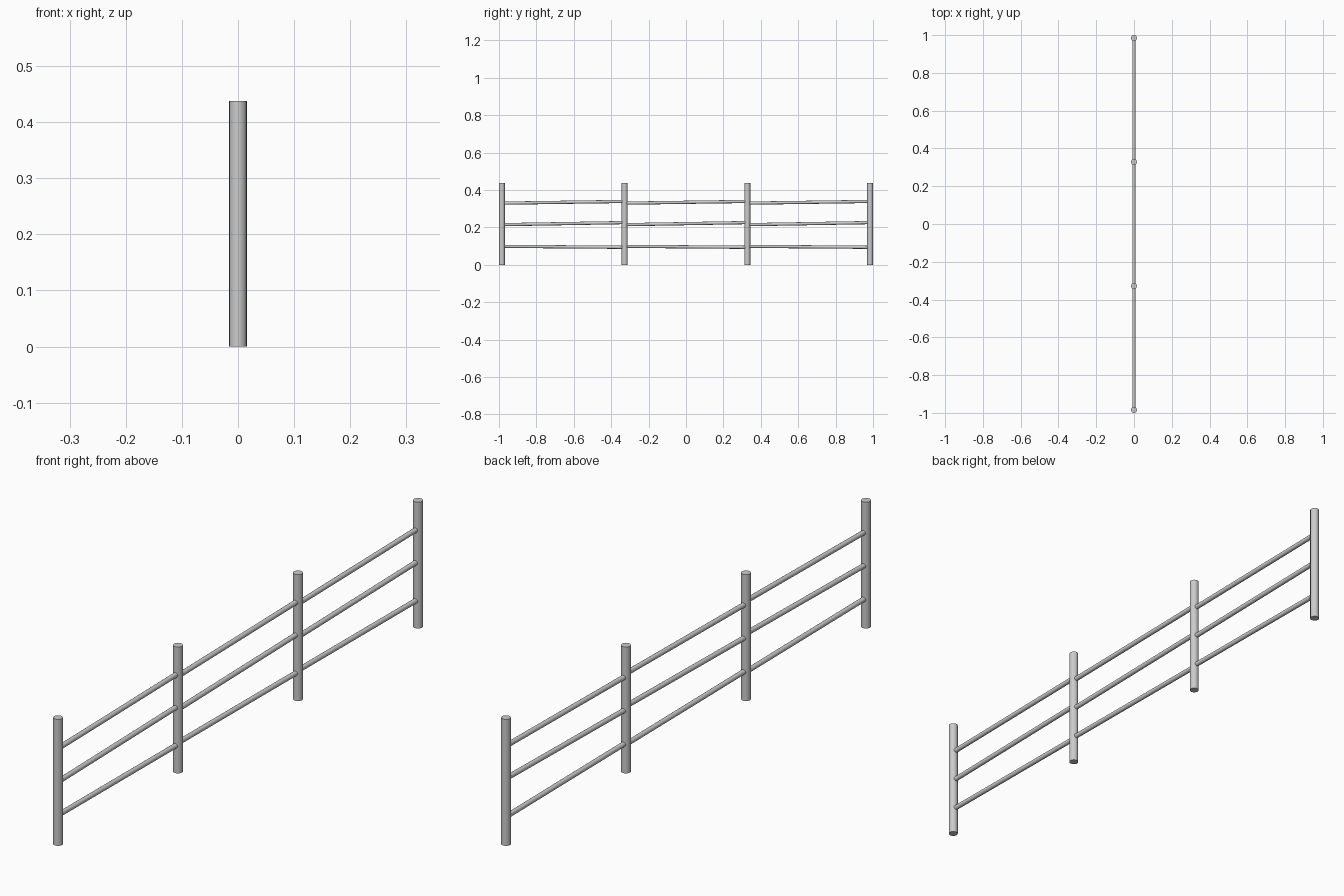
import bpy
from mathutils import Vector

if "Cube" in bpy.data.objects:
    bpy.data.objects.remove(bpy.data.objects["Cube"])

POST_R, POST_H = 0.0156, 0.4375
RAIL_R = 0.0085
POST_Y = [-0.9844 + i * 0.65627 for i in range(4)]
# Height of each rail at its -y end and +y end
RAILS = {"lower_rail": (0.099, 0.094),
         "middle_rail": (0.215, 0.226),
         "upper_rail": (0.330, 0.339)}


def rod(name, start, end, radius, sides):
    a, b = Vector(start), Vector(end)
    bpy.ops.mesh.primitive_cylinder_add(vertices=sides, radius=radius,
                                        depth=(b - a).length, location=(a + b) / 2)
    ob = bpy.context.object
    ob.name = name
    ob.rotation_euler = (b - a).to_track_quat('Z', 'Y').to_euler()
    bpy.ops.object.shade_smooth_by_angle()


# Upright posts
for i, y in enumerate(POST_Y):
    rod(f"post_{i + 1}", (0, y, 0), (0, y, POST_H), POST_R, 24)

# Slightly sloping rails between neighbouring posts
for i, (y0, y1) in enumerate(zip(POST_Y, POST_Y[1:])):
    for name, (z0, z1) in RAILS.items():
        rod(f"{name}_{i + 1}", (0, y0 + 0.008, z0), (0, y1 - 0.008, z1), RAIL_R, 16)
